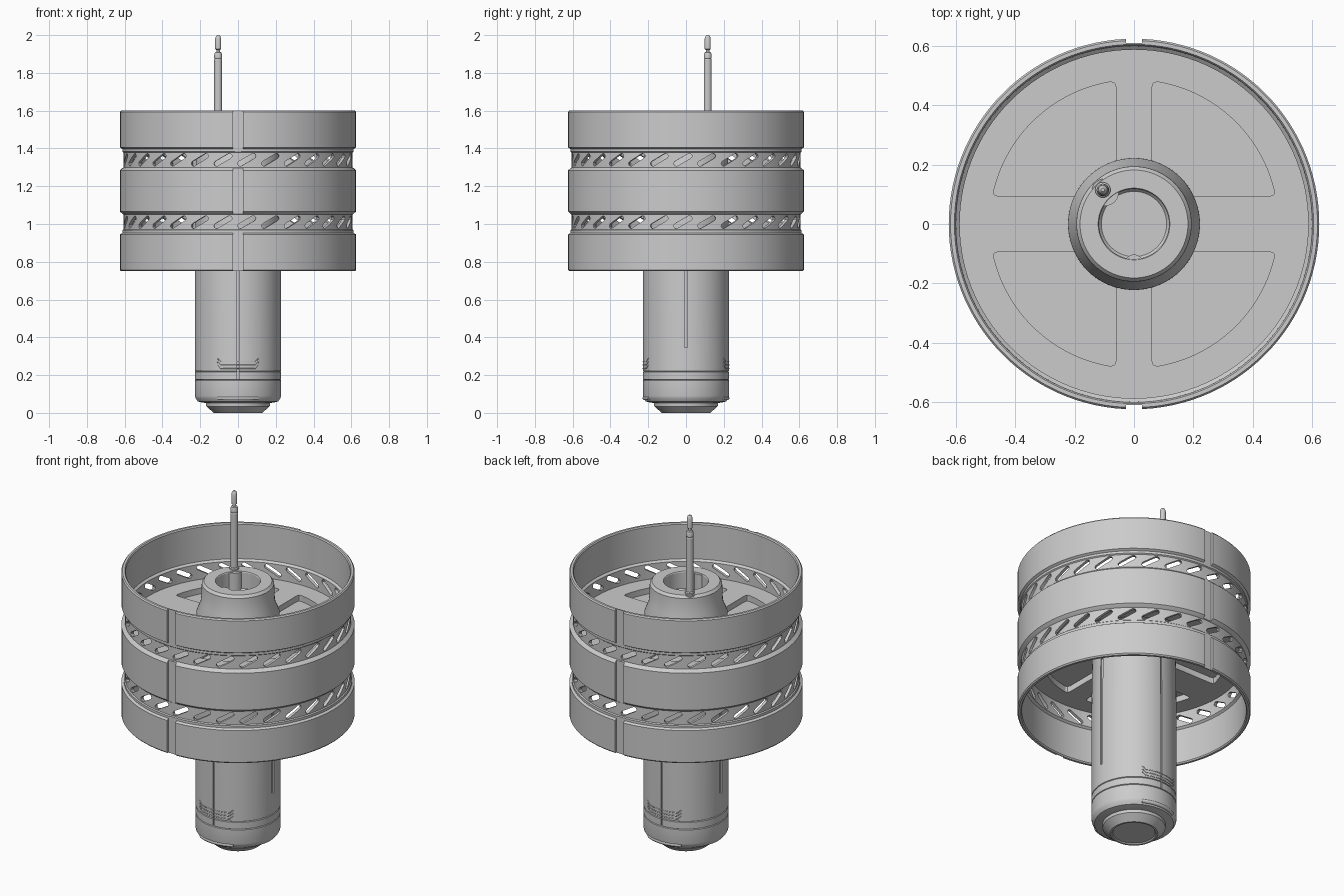
import bpy, bmesh
from math import sin, cos, pi, radians, asin, acos
from mathutils import Vector, Matrix

if "Cube" in bpy.data.objects:
    bpy.data.objects.remove(bpy.data.objects["Cube"])


def make_object(name, bm):
    bmesh.ops.recalc_face_normals(bm, faces=bm.faces[:])
    me = bpy.data.meshes.new(name)
    bm.to_mesh(me)
    bm.free()
    ob = bpy.data.objects.new(name, me)
    bpy.context.collection.objects.link(ob)
    return ob


def activate(ob):
    bpy.ops.object.select_all(action='DESELECT')
    ob.select_set(True)
    bpy.context.view_layer.objects.active = ob


def smooth(ob):
    activate(ob)
    bpy.ops.object.shade_smooth_by_angle(angle=radians(30))


def lathe(name, profile, loop=False, n=96, centre=(0, 0)):
    bm = bmesh.new()
    rings = [[bm.verts.new((centre[0] + r * cos(2 * pi * i / n), centre[1] + r * sin(2 * pi * i / n), z))
              for i in range(n)] for r, z in profile]
    count = len(rings)
    for k in range(count if loop else count - 1):
        a, b = rings[k], rings[(k + 1) % count]
        for i in range(n):
            j = (i + 1) % n
            bm.faces.new((a[i], a[j], b[j], b[i]))
    bmesh.ops.remove_doubles(bm, verts=bm.verts[:], dist=1e-6)
    return make_object(name, bm)


def prism(bm, pts, offset):
    a = [bm.verts.new(p) for p in pts]
    b = [bm.verts.new(Vector(p) + Vector(offset)) for p in pts]
    bm.faces.new(a)
    bm.faces.new(b[::-1])
    for i in range(len(a)):
        j = (i + 1) % len(a)
        bm.faces.new((a[i], b[i], b[j], a[j]))


def box(bm, x0, x1, y0, y1, z0, z1):
    prism(bm, [(x0, y0, z0), (x1, y0, z0), (x1, y1, z0), (x0, y1, z0)], (0, 0, z1 - z0))


def cut(ob, bm):
    cutter = make_object("cutter", bm)
    cutter.hide_render = True
    mod = ob.modifiers.new("cut", 'BOOLEAN')
    mod.operation = 'DIFFERENCE'
    mod.solver = 'EXACT'
    mod.object = cutter
    activate(ob)
    bpy.ops.object.modifier_apply(modifier=mod.name)
    bpy.data.objects.remove(cutter)


def wire(name, paths, thickness):
    cu = bpy.data.curves.new(name, 'CURVE')
    cu.dimensions = '3D'
    cu.bevel_depth = thickness
    cu.bevel_resolution = 1
    cu.use_fill_caps = True
    for pts in paths:
        sp = cu.splines.new('POLY')
        sp.points.add(len(pts) - 1)
        for p, co in zip(sp.points, pts):
            p.co = (*co, 1)
    ob = bpy.data.objects.new(name, cu)
    bpy.context.collection.objects.link(ob)


def on_cylinder(r, x, z, side):
    return (x, side * (r * r - x * x) ** 0.5, z)


# Drum wall: three raised rings with two recessed bands, mirrored about mid height
MID = 1.175
half = [(.606, .125), (.606, .203), (.612, .208), (.612, .222), (.625, .23), (.625, .418), (.619, .425)]
outer = [(.612, .121), (.625, .109)]
top = outer[::-1] + half
inside = [(.606, .425), (.601, .418), (.600, .215), (.588, .205)]
upper = [(r, MID + d) for r, d in top + inside]
lower = [(r, MID - d) for r, d in (top + inside)[::-1]]
shell = lathe("drum_wall", upper + lower, loop=True, n=120)

# Slanted slots through both bands
bm = bmesh.new()
tilt = radians(30)
for zc in (1.01, 1.34):
    for i in range(30):
        pts = []
        for k in range(12):
            end = 1 if k < 6 else -1
            a = -pi / 2 + pi * (k % 6) / 5 + (0 if k < 6 else pi)
            u, v = end * .04 + .0135 * cos(a), .0135 * sin(a)
            pts.append((u * cos(tilt) - v * sin(tilt), -.66, zc + u * sin(tilt) + v * cos(tilt)))
        rot = Matrix.Rotation(2 * pi * (i + .37) / 30, 3, 'Z')
        prism(bm, [rot @ Vector(p) for p in pts], rot @ Vector((0, .11, 0)))
cut(shell, bm)

# Vertical notches at front and back
bm = bmesh.new()
box(bm, -.027, .027, -.7, -.611, .7, 1.7)
box(bm, -.027, .027, .611, .7, .7, 1.7)
cut(shell, bm)
smooth(shell)

# Drum floor block with four quarter pockets above and below
core = lathe("drum_floor", [(.15, 1.06), (.596, 1.06), (.596, 1.29), (.15, 1.29)], loop=True)
R = .486
a0, a1 = asin(.112 / R), acos(.078 / R)
quarter = [(.06, .094), (.458, .094), (.472, .099)]
quarter += [(R * cos(a0 + (a1 - a0) * k / 20), R * sin(a0 + (a1 - a0) * k / 20)) for k in range(21)]
quarter += [(.065, .475), (.06, .46)]
bm = bmesh.new()
for sx in (1, -1):
    for sy in (1, -1):
        for z in (1.03, 1.255):
            prism(bm, [(sx * x, sy * y, z) for x, y in quarter], (0, 0, .065))
cut(core, bm)
smooth(core)

# Handle and hub in one turned body, with the round well in the top
handle = lathe("handle", [
    (0, .006), (.113, .006), (.118, 0), (.128, 0), (.168, .035), (.170, .052), (.195, .056), (.212, .06),
    (.225, .078), (.228, .09), (.228, .172), (.223, .175), (.228, .178), (.228, .217), (.223, .22), (.228, .223),
    (.228, .75), (.224, 1.06), (.222, 1.36), (.198, 1.42), (.194, 1.525), (.182, 1.54),
    (.121, 1.54), (.118, 1.535), (.118, 1.44), (.11, 1.43), (0, 1.43)])
bm = bmesh.new()
for s in (1, -1):
    ya, yb = sorted((s * .219, s * .26))
    box(bm, -.004, .004, ya, yb, .178, 1.0)
    box(bm, ya, yb, -.009, .009, .345, 1.0)
cut(handle, bm)
smooth(handle)

# Stepped grip lines and bottom tabs at front and back of the handle
lines, tabs = [], []
for s in (1, -1):
    for k in range(3):
        z = .235 + k * .018
        path = [(-.11, z + .018), (-.09, z)] + [(-.09 + .02 * i, z) for i in range(1, 10)] + [(.11, z + .018)]
        lines.append([on_cylinder(.228, x, zz, s) for x, zz in path])
    tabs.append([on_cylinder(.219, -.105 + .021 * i, .078, s) for i in range(11)])
wire("grip_lines", lines, .0025)
wire("bottom_tabs", tabs, .012)

# Bosses at the edge of the hub well
AX, AY = -.105, .115
smooth(lathe("antenna_boss", [(0, 1.42), (.046, 1.42), (.046, 1.538), (0, 1.538)], n=32, centre=(AX * .93, AY * .93)))
smooth(lathe("screw_boss", [(0, 1.42), (.032, 1.42), (.032, 1.538), (.009, 1.538), (.007, 1.51), (0, 1.51)],
             n=32, centre=(0, -.135)))

# Antenna with collar, neck and rounded tip
smooth(lathe("antenna", [
    (0, 1.5), (.026, 1.5), (.026, 1.548), (.021, 1.553), (.021, 1.87), (.018, 1.875), (.021, 1.88), (.021, 1.895),
    (.017, 1.908), (.010, 1.911), (.010, 1.922), (.016, 1.926), (.016, 1.98), (.012, 1.994), (.006, 2.0), (0, 2.0)],
    n=32, centre=(AX, AY)))
